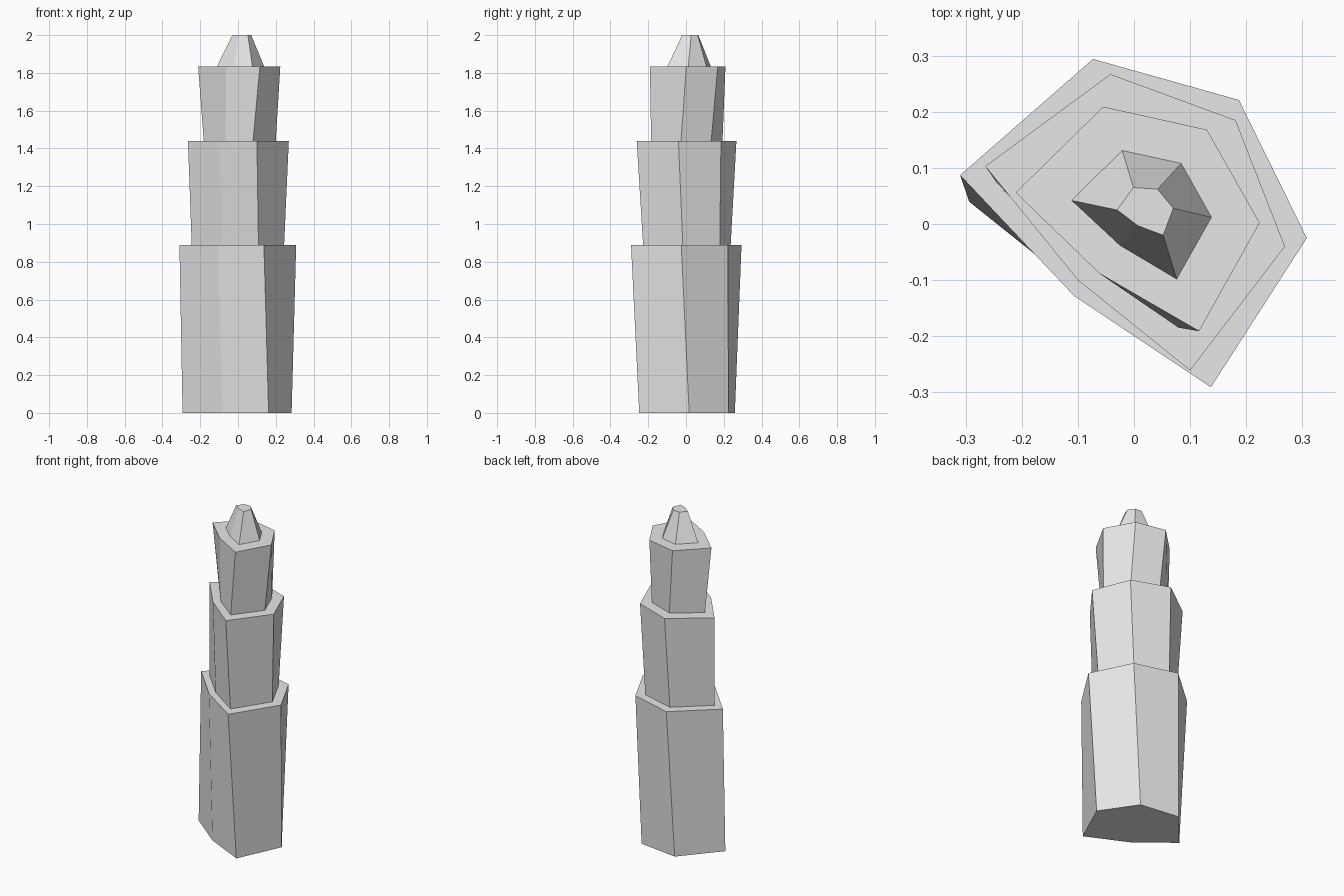
import bpy
import bmesh
from math import radians
from mathutils import Matrix, Vector

cube = bpy.data.objects.get("Cube")
if cube:
    bpy.data.objects.remove(cube, do_unlink=True)

# Single plain stone colour
stone = bpy.data.materials.new("light grey stone")
stone.use_nodes = True
grey = (0.8, 0.8, 0.8, 1)
stone.diffuse_color = grey
stone.node_tree.nodes["Principled BSDF"].inputs["Base Color"].default_value = grey


def loft(name, lower, upper, z_low, z_high):
    """Closed solid between two outlines with the same number of corners."""
    bm = bmesh.new()
    low = [bm.verts.new((p.x, p.y, z_low)) for p in lower]
    high = [bm.verts.new((p.x, p.y, z_high)) for p in upper]
    bm.faces.new(low)
    bm.faces.new(high)
    for i in range(len(low)):
        j = (i + 1) % len(low)
        bm.faces.new((low[i], low[j], high[j], high[i]))
    bmesh.ops.recalc_face_normals(bm, faces=bm.faces)
    mesh = bpy.data.meshes.new(name)
    bm.to_mesh(mesh)
    bm.free()
    mesh.materials.append(stone)
    obj = bpy.data.objects.new(name, mesh)
    bpy.context.collection.objects.link(obj)
    return obj


def outline(*points):
    return [Vector(p) for p in points]


def tier(name, upper, z_low, z_high, scale, twist):
    """Tier that flares upward: its foot is the top outline shrunk and turned."""
    turn = Matrix.Rotation(radians(twist), 2)
    lower = [turn @ p * scale for p in upper]
    return loft(name, lower, upper, z_low, z_high)


# Three stacked, flaring and twisted tiers
tier("lower_tier", outline((-0.31, 0.087), (-0.073, 0.294), (0.187, 0.221),
                           (0.308, -0.025), (0.137, -0.291), (-0.107, -0.128)),
     0, 0.89, 0.92, 8)
tier("middle_tier", outline((-0.265, 0.103), (-0.042, 0.267), (0.181, 0.185),
                            (0.269, -0.04), (0.10, -0.261), (-0.10, -0.10)),
     0.89, 1.44, 0.9, 4.5)
tier("upper_tier", outline((-0.211, 0.056), (-0.055, 0.209), (0.13, 0.168),
                           (0.224, 0.002), (0.116, -0.191), (-0.062, -0.088)),
     1.44, 1.835, 0.9, -8)

# Tapered cap
loft("tapered_cap",
     outline((-0.111, 0.042), (-0.021, 0.131), (0.084, 0.108),
             (0.138, 0.012), (0.076, -0.098), (-0.025, -0.038)),
     outline((-0.03, 0.025), (-0.001, 0.065), (0.042, 0.062),
             (0.07, 0.028), (0.052, -0.02), (0.007, -0.003)),
     1.835, 2)
